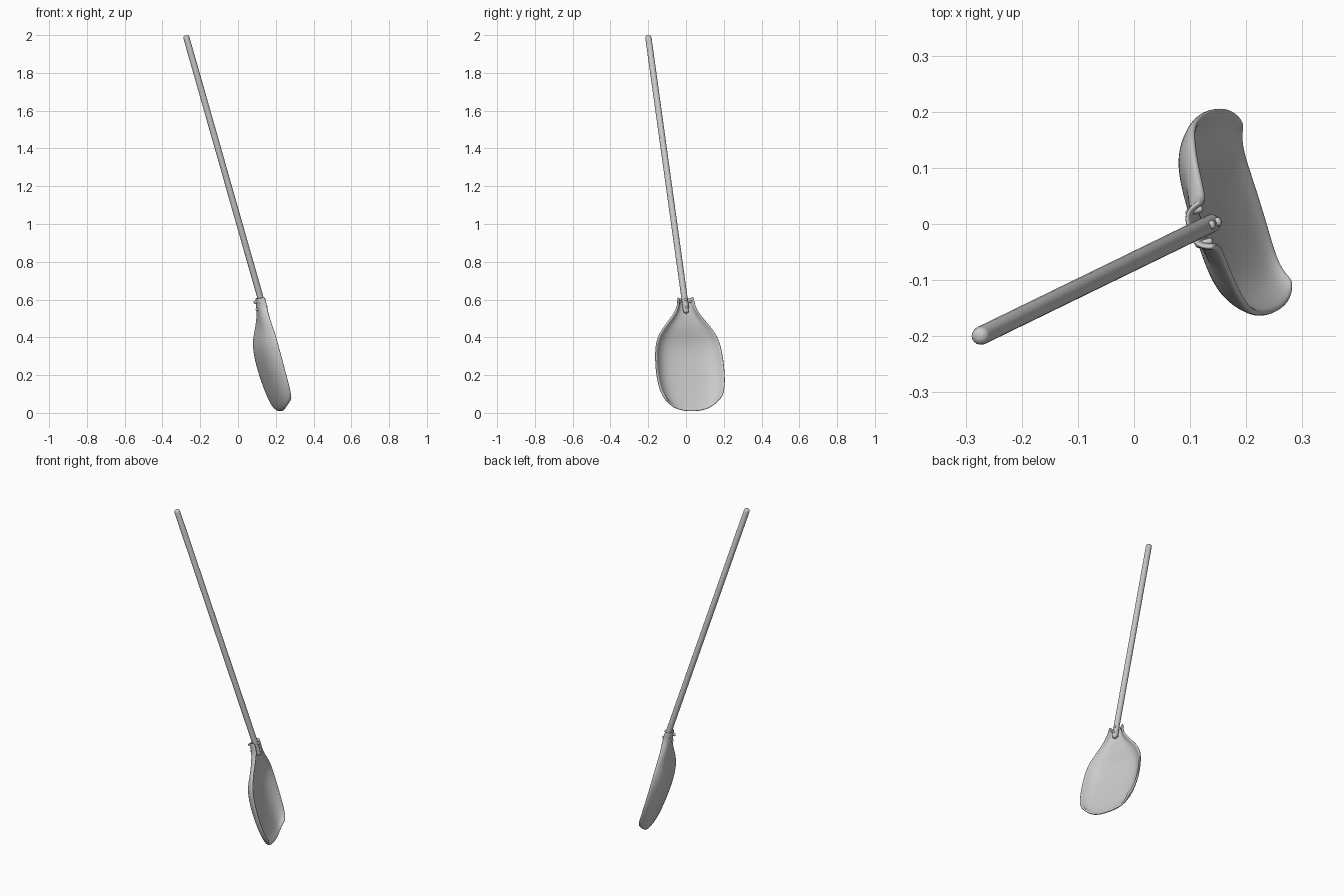
import bpy, bmesh, math
from mathutils import Vector

if "Cube" in bpy.data.objects:
    bpy.data.objects.remove(bpy.data.objects["Cube"])

# Blade frame: S runs down the blade, N out of the hollow face, W across
O = Vector((0.115, -0.006, 0.612))
S = Vector((0.27, 0.095, -0.957)).normalized()
a = math.radians(17)
W = Vector((-math.sin(a), math.cos(a), 0))
W = (W - S * W.dot(S)).normalized()
N = S.cross(W)
if N.x < 0:
    N = -N


def local(s, w, n):
    return O + S * s + W * w + N * n


def make_object(name, bm):
    bmesh.ops.recalc_face_normals(bm, faces=bm.faces)
    mesh = bpy.data.meshes.new(name)
    bm.to_mesh(mesh)
    bm.free()
    for p in mesh.polygons:
        p.use_smooth = True
    ob = bpy.data.objects.new(name, mesh)
    bpy.context.collection.objects.link(ob)
    return ob


def lathe(name, start, end, profile, sides):
    """Round part along start-end; profile is (distance, radius) pairs."""
    d = (end - start).normalized()
    u = d.orthogonal().normalized()
    v = d.cross(u)
    bm = bmesh.new()
    rings = []
    for t, r in profile:
        rings.append([bm.verts.new(start + d * t + (u * math.cos(k) + v * math.sin(k)) * r)
                      for k in (2 * math.pi * i / sides for i in range(sides))])
    for A, B in zip(rings, rings[1:]):
        for i in range(sides):
            j = (i + 1) % sides
            bm.faces.new((A[i], A[j], B[j], B[i]))
    bm.faces.new(rings[0])
    bm.faces.new(rings[-1])
    return make_object(name, bm)


# Scoop blade: distance, half width, rim height, floor height, corner drop
rows = [(0.0, 0.042, 0.016, -0.018, 0),
        (0.05, 0.043, 0.014, -0.022, 0),
        (0.10, 0.074, 0.0, -0.030, 0),
        (0.155, 0.125, -0.012, -0.042, 0),
        (0.20, 0.158, -0.018, -0.062, 0),
        (0.25, 0.178, -0.024, -0.080, 0),
        (0.33, 0.188, -0.028, -0.088, 0),
        (0.43, 0.189, -0.030, -0.086, 0.01),
        (0.52, 0.180, -0.028, -0.080, 0.025),
        (0.585, 0.163, -0.027, -0.072, 0.05),
        (0.612, 0.145, -0.027, -0.060, 0.06)]
bm = bmesh.new()
cols = [-1, -0.93, -0.8, -0.6, -0.3, 0, 0.3, 0.6, 0.8, 0.93, 1]
grid = [[bm.verts.new(local(s - drop * abs(u) ** 3, hw * u, floor + (rim - floor) * abs(u) ** 5))
         for u in cols] for s, hw, rim, floor, drop in rows]
for A, B in zip(grid, grid[1:]):
    for i in range(len(cols) - 1):
        bm.faces.new((A[i], A[i + 1], B[i + 1], B[i]))
blade = make_object("scoop_blade", bm)
solid = blade.modifiers.new("thickness", 'SOLIDIFY')
solid.thickness = 0.013
solid.offset = 0
sub = blade.modifiers.new("smooth", 'SUBSURF')
sub.levels = sub.render_levels = 2

# Long round handle with domed ends
top = Vector((-0.277, -0.201, 2.0))
low = Vector((0.142, 0.003, 0.528))
L = (low - top).length
r = 0.0165
dome = [(0, 0.3), (0.15, 0.65), (0.45, 0.9), (1, 1)]
profile = [(t * r, k * r) for t, k in dome] + [(L - t * r, k * r) for t, k in reversed(dome)]
lathe("handle", top, low, profile, 16)

# Bolts through handle and socket
axis = (low - top).normalized()
for i, dist in enumerate((0.03, 0.07)):
    c = low - axis * dist
    lathe(f"bolt_{i + 1}", c - N * 0.042, c + N * 0.023,
          [(0, 0.005), (0.003, 0.008), (0.062, 0.008), (0.065, 0.005)], 10)

# Rivets on the two socket flaps
for side in (-1, 1):
    c = local(0.025, side * 0.03, 0)
    lathe("flap_rivet", c - N * 0.022, c + N * 0.010,
          [(0, 0.003), (0.003, 0.006), (0.029, 0.006), (0.032, 0.003)], 10)
